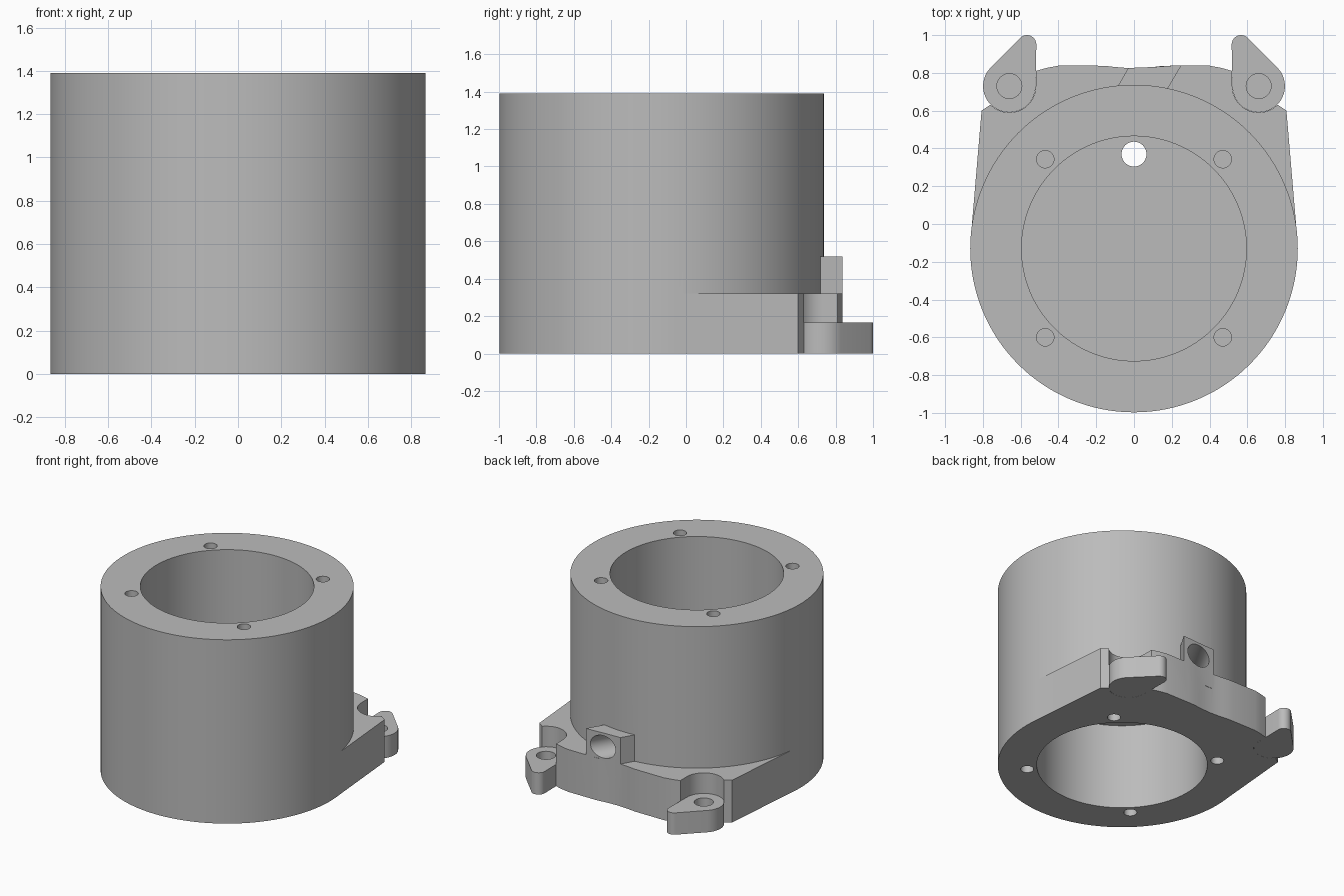
import bpy, math
from math import cos, sin, pi, radians

if "Cube" in bpy.data.objects:
    bpy.data.objects.remove(bpy.data.objects["Cube"])

grey = bpy.data.materials.new("plain grey")
grey.diffuse_color = (0.5, 0.5, 0.5, 1)
grey.use_nodes = True
grey.node_tree.nodes["Principled BSDF"].inputs["Base Color"].default_value = grey.diffuse_color
CY = -0.13  # y of the housing axis


def prism(name, pts, z0, z1):
    """Extrude a counter-clockwise outline from z0 to z1."""
    n = len(pts)
    verts = [(x, y, z) for z in (z0, z1) for x, y in pts]
    faces = [tuple(reversed(range(n))), tuple(range(n, 2 * n))]
    faces += [(i, (i + 1) % n, n + (i + 1) % n, n + i) for i in range(n)]
    me = bpy.data.meshes.new(name)
    me.from_pydata(verts, [], faces)
    me.materials.append(grey)
    ob = bpy.data.objects.new(name, me)
    bpy.context.collection.objects.link(ob)
    return ob


def arc(x, y, r, a0, a1, n):
    return [(x + r * cos(radians(a0 + (a1 - a0) * i / n)),
             y + r * sin(radians(a0 + (a1 - a0) * i / n))) for i in range(n + 1)]


def disc(name, x, y, r, z0, z1, n=32):
    return prism(name, arc(x, y, r, 0, 360, n)[:-1], z0, z1)


def flip(pts):
    return [(-x, y) for x, y in reversed(pts)]


def combine(base, other, op):
    m = base.modifiers.new(op, 'BOOLEAN')
    m.operation, m.object, m.solver = op, other, 'EXACT'
    bpy.context.view_layer.objects.active = base
    bpy.ops.object.modifier_apply(modifier=m.name)
    bpy.data.objects.remove(other)


# Cylindrical housing
housing = disc("housing", 0, CY, 0.867, 0, 1.39, 128)

# Base flange with round pockets at the rear corners
right = [(0.863, -0.06), (0.807, 0.6), (0.76, 0.632)]
right += arc(0.66, 0.73, 0.14, 315.6, 180, 20)
right += [(0.52, 0.81), (0.46, 0.827), (0.4, 0.838), (0.2, 0.838),
          (0.15, 0.837), (0.1, 0.831), (0.05, 0.827)]
flange = prism("flange", right + [(0, 0.825)] + flip(right), 0, 0.32)
combine(housing, flange, 'UNION')

# Slanted outlet block
block = prism("outlet_block", [(-0.14, 0.635), (0.13, 0.635), (0.25, 0.838),
                               (0.2, 0.838), (0.1, 0.831), (-0.03, 0.826)], 0.2, 0.52)
combine(housing, block, 'UNION')

# Hook-shaped lugs: a round eye tapering to a finger
d = math.hypot(0.093, 0.22)
axis = math.degrees(math.atan2(0.22, -0.093))
half = math.degrees(math.acos((0.139 - 0.05) / d))
lug_outline = (arc(0.567, 0.95, 0.05, axis - half, axis + half, 14)
               + arc(0.66, 0.73, 0.139, axis + half, axis - half + 360, 32))
for pts in (lug_outline, flip(lug_outline)):
    combine(housing, prism("lug", pts, 0, 0.165), 'UNION')

# Upper and lower bores, leaving a partition with a wire hole
combine(housing, disc("upper_bore", 0, CY, 0.595, 0.76, 1.6, 128), 'DIFFERENCE')
combine(housing, disc("lower_bore", 0, CY, 0.595, -0.2, 0.66, 128), 'DIFFERENCE')
combine(housing, disc("wire_hole", 0, 0.37, 0.066, 0.5, 0.9), 'DIFFERENCE')

# Blind screw holes in both ends, and eyes in the lugs
for s in (-1, 1):
    for y in (0.343, -0.6):
        combine(housing, disc("screw_hole", s * 0.47, y, 0.046, 1.04, 1.6), 'DIFFERENCE')
        combine(housing, disc("screw_hole", s * 0.47, y, 0.046, -0.2, 0.35), 'DIFFERENCE')
    combine(housing, disc("lug_eye", s * 0.66, 0.73, 0.066, 0.04, 0.3), 'DIFFERENCE')

# Slanted outlet channel into the lower bore
channel = disc("outlet_channel", 0, 0, 0.085, -0.5, 0.3)
channel.rotation_euler = (-pi / 2, 0, -pi / 6)
channel.location = (0.11, 0.83, 0.415)
bpy.context.view_layer.update()
combine(housing, channel, 'DIFFERENCE')

bpy.ops.object.select_all(action='DESELECT')
housing.select_set(True)
bpy.context.view_layer.objects.active = housing
bpy.ops.object.shade_smooth_by_angle(angle=radians(25))
